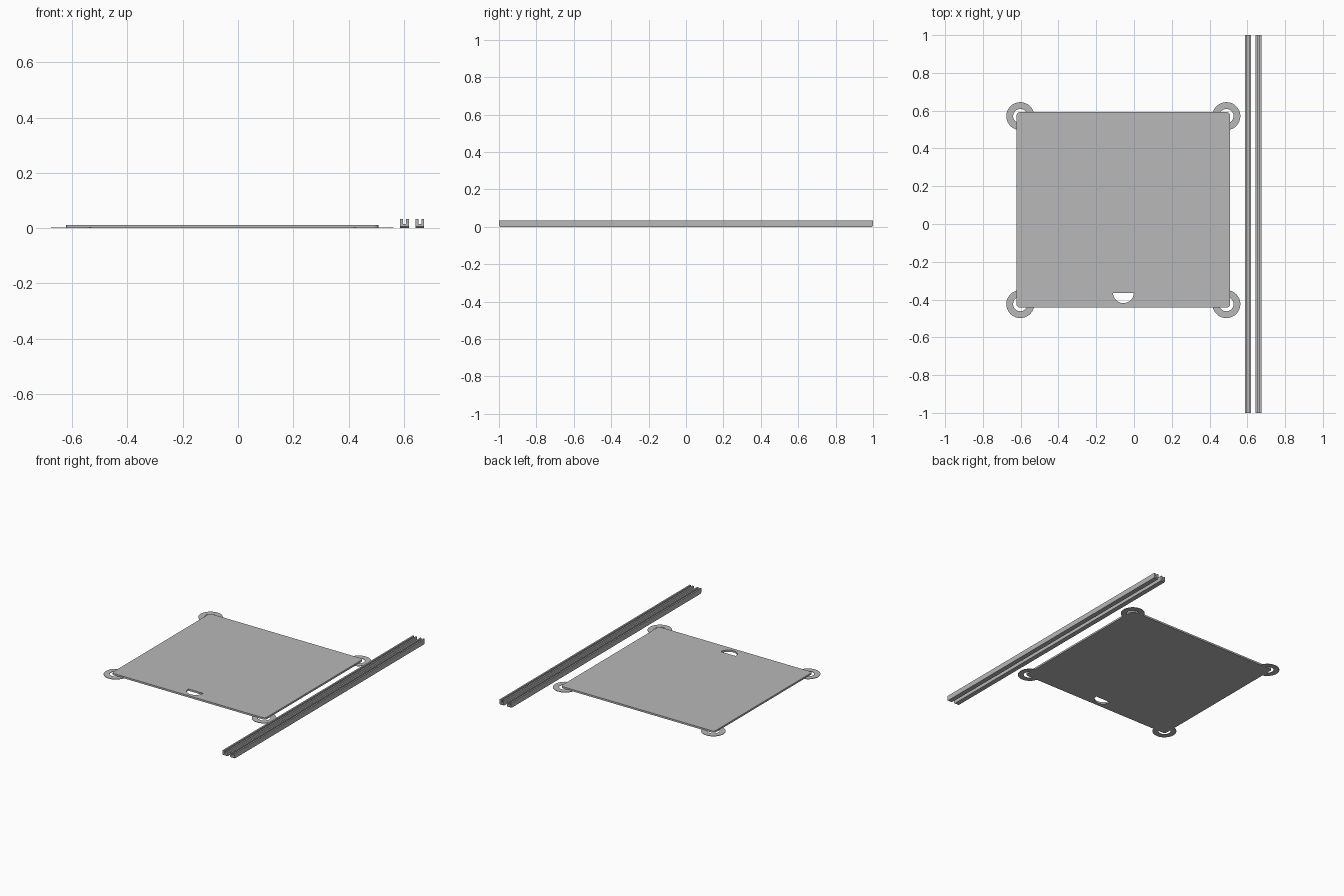
import bpy
import bmesh
from math import cos, sin, pi

cube = bpy.data.objects.get("Cube")
if cube:
    bpy.data.objects.remove(cube, do_unlink=True)

grey = bpy.data.materials.new("plain grey")
grey.use_nodes = True
colour = (0.48, 0.48, 0.48, 1)
grey.diffuse_color = colour
grey.node_tree.nodes["Principled BSDF"].inputs["Base Color"].default_value = colour


def arc(cx, cy, r, start, end, steps):
    """Points along a circular arc, angles in half turns."""
    angles = [pi * (start + (end - start) * i / steps) for i in range(steps + 1)]
    return [(cx + r * cos(a), cy + r * sin(a)) for a in angles]


def add_object(name, mesh):
    mesh.materials.clear()
    mesh.materials.append(grey)
    obj = bpy.data.objects.new(name, mesh)
    bpy.context.collection.objects.link(obj)
    return obj


def flat_sheet(name, outlines, thickness):
    """Solid sheet standing on the ground; later outlines become holes."""
    curve = bpy.data.curves.new(name + "_outline", "CURVE")
    curve.dimensions = "2D"
    curve.fill_mode = "BOTH"
    curve.extrude = thickness / 2
    for points in outlines:
        spline = curve.splines.new("POLY")
        spline.points.add(len(points) - 1)
        for p, (x, y) in zip(spline.points, points):
            p.co = (x, y, thickness / 2, 1)
        spline.use_cyclic_u = True
    helper = bpy.data.objects.new(name + "_helper", curve)
    bpy.context.collection.objects.link(helper)
    graph = bpy.context.evaluated_depsgraph_get()
    mesh = bpy.data.meshes.new_from_object(helper.evaluated_get(graph))
    bpy.data.objects.remove(helper, do_unlink=True)
    # Curve extrusions keep caps and walls apart, so weld them
    bm = bmesh.new()
    bm.from_mesh(mesh)
    bmesh.ops.remove_doubles(bm, verts=bm.verts, dist=0.0001)
    bmesh.ops.recalc_face_normals(bm, faces=bm.faces)
    for f in bm.faces:
        f.smooth = False
    bm.to_mesh(mesh)
    bm.free()
    return add_object(name, mesh)


# Rounded plate with a half-round finger hole
left, right, front, back, corner = -0.622, 0.509, -0.442, 0.592, 0.018
outline = []
for i, (x, y) in enumerate([(right - corner, back - corner), (left + corner, back - corner),
                            (left + corner, front + corner), (right - corner, front + corner)]):
    outline += arc(x, y, corner, i / 2, i / 2 + 0.5, 6)
finger_hole = arc(-0.056, -0.364, 0.055, 1, 2, 20)
flat_sheet("plate", [outline, finger_hole], 0.012)

# Thin ring under each corner of the plate
for side, x in (("right", -0.602), ("left", 0.489)):
    for end, y in (("front", -0.424), ("back", 0.571)):
        rings = [arc(x, y, r, 0, 2, 48)[:-1] for r in (0.074, 0.038)]
        flat_sheet(f"{end}_{side}_corner_ring", rings, 0.003)


# Long grooved rails with chamfered lower ends
def rail(name, x):
    half, slot, floor, top = 0.016, 0.0055, 0.015, 0.034
    profile = [(-half, 0), (half, 0), (half, top), (slot, top),
               (slot, floor), (-slot, floor), (-slot, top), (-half, top)]
    bm = bmesh.new()
    face = bm.faces.new([bm.verts.new((x + px, -1, pz)) for px, pz in profile])
    made = bmesh.ops.extrude_face_region(bm, geom=[face])["geom"]
    bmesh.ops.translate(bm, vec=(0, 2, 0),
                        verts=[v for v in made if isinstance(v, bmesh.types.BMVert)])
    bmesh.ops.recalc_face_normals(bm, faces=bm.faces)
    ends = [e for e in bm.edges
            if all(v.co.z < 0.001 for v in e.verts)
            and abs(e.verts[0].co.y - e.verts[1].co.y) < 0.001]
    bmesh.ops.bevel(bm, geom=ends, offset=0.006, segments=1, affect="EDGES")
    mesh = bpy.data.meshes.new(name)
    bm.to_mesh(mesh)
    bm.free()
    add_object(name, mesh)


rail("inner_rail", 0.603)
rail("outer_rail", 0.658)
